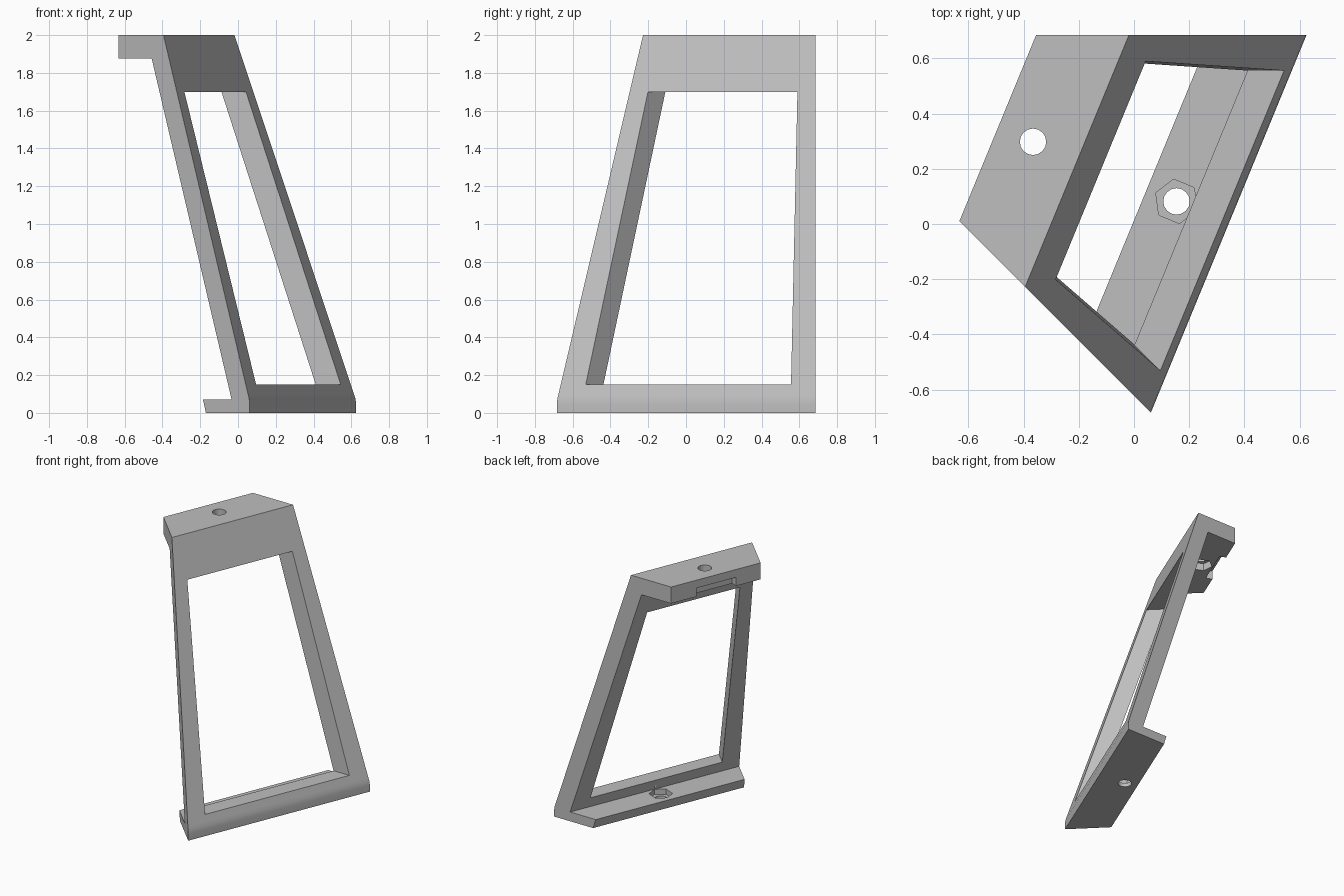
import bpy, bmesh, math
from mathutils import Matrix, Vector

cube = bpy.data.objects.get("Cube")
if cube:
    bpy.data.objects.remove(cube, do_unlink=True)

# Plan directions: p runs across the panel (outwards), q runs along it
ANGLE = math.radians(67.6)
C, D = math.sin(ANGLE), math.cos(ANGLE)

grey = bpy.data.materials.new("plain grey")
grey.use_nodes = True
grey.diffuse_color = (0.52, 0.52, 0.52, 1)
grey.node_tree.nodes["Principled BSDF"].inputs["Base Color"].default_value = grey.diffuse_color


def make_object(name, bm):
    bmesh.ops.recalc_face_normals(bm, faces=bm.faces)
    mesh = bpy.data.meshes.new(name)
    bm.to_mesh(mesh)
    bm.free()
    obj = bpy.data.objects.new(name, mesh)
    bpy.context.collection.objects.link(obj)
    mesh.materials.append(grey)
    return obj


def mitred_prism(name, profile):
    """Sweep (p, z) points between a diagonal end x + y = s and a square end y = back."""
    bm = bmesh.new()
    near, far = [], []
    for p, z, s, back in profile:
        y = (C * s - p) / (C + D)
        near.append(bm.verts.new((s - y, y, z)))
        far.append(bm.verts.new(((p + D * back) / C, back, z)))
    bm.faces.new(near)
    bm.faces.new(far[::-1])
    n = len(near)
    for i in range(n):
        j = (i + 1) % n
        bm.faces.new((near[i], far[i], far[j], near[j]))
    return make_object(name, bm)


def upright_prism(name, centre, radius, sides, z0, z1, turn=0.0):
    bm = bmesh.new()
    place = Matrix.Translation((*centre, (z0 + z1) / 2)) @ Matrix.Rotation(turn, 4, "Z")
    bmesh.ops.create_cone(bm, cap_ends=True, segments=sides, radius1=radius,
                          radius2=radius, depth=z1 - z0, matrix=place)
    return make_object(name, bm)


def cut(target, cutter):
    cutter.hide_render = True
    mod = target.modifiers.new("cut", "BOOLEAN")
    mod.operation, mod.solver, mod.object = "DIFFERENCE", "EXACT", cutter
    bpy.context.view_layer.objects.active = target
    bpy.ops.object.modifier_apply(modifier=mod.name)
    bpy.data.objects.remove(cutter, do_unlink=True)


def outer(z):
    return 0.317 - (z - 0.065) * 0.3075


def inner(z):
    return 0.193 - (z - 0.07) * 0.306


# Leaning panel with a top and a bottom flange, as one profile
section = [(0.317, 0), (0.317, 0.05), (0.314, 0.075), (outer(0.1), 0.1), (outer(2), 2),
           (-0.589, 2), (-0.589, 1.875), (inner(1.875), 1.875), (inner(0.07), 0.07),
           (-0.005, 0.07), (0.015, 0)]
frame = mitred_prism("leaning_frame", [(p, z, -0.622, 0.685) for p, z in section])

# Window opening, with side walls following the end cuts
low, high = (0.15, -0.435, 0.556), (1.7, -0.485, 0.59)
window = [(outer(z) + 0.1, z, s, b) for z, s, b in (low, high)]
window += [(inner(z) - 0.1, z, s, b) for z, s, b in (high, low)]
cut(frame, mitred_prism("window_cutter", window))

# Bolt holes and hexagonal nut pockets in both flanges
bolts = [((-0.366, 0.298), 1.8, 2.1, 1.8, 1.93), ((0.154, 0.082), -0.1, 0.1, 0.03, 0.1)]
for centre, hole0, hole1, nut0, nut1 in bolts:
    cut(frame, upright_prism("nut_cutter", centre, 0.081, 6, nut0, nut1, ANGLE + math.pi / 6 - math.pi / 2))
    cut(frame, upright_prism("hole_cutter", centre, 0.048, 16, hole0, hole1))

# Notch under the free edge of the top flange
bm = bmesh.new()
bmesh.ops.create_cube(bm, size=1, matrix=Matrix.Diagonal((0.11, 0.32, 0.14, 1)))
bmesh.ops.rotate(bm, verts=bm.verts, cent=(0, 0, 0),
                 matrix=Matrix.Rotation(ANGLE - math.pi / 2, 3, "Z"))
p, q = -0.595, 0.13
bmesh.ops.translate(bm, verts=bm.verts, vec=Vector((C * p + D * q, C * q - D * p, 1.87)))
cut(frame, make_object("notch_cutter", bm))

# Crisp edges, soft lower roll
bpy.ops.object.select_all(action="DESELECT")
frame.select_set(True)
bpy.context.view_layer.objects.active = frame
bpy.ops.object.shade_smooth_by_angle(angle=math.radians(15))
